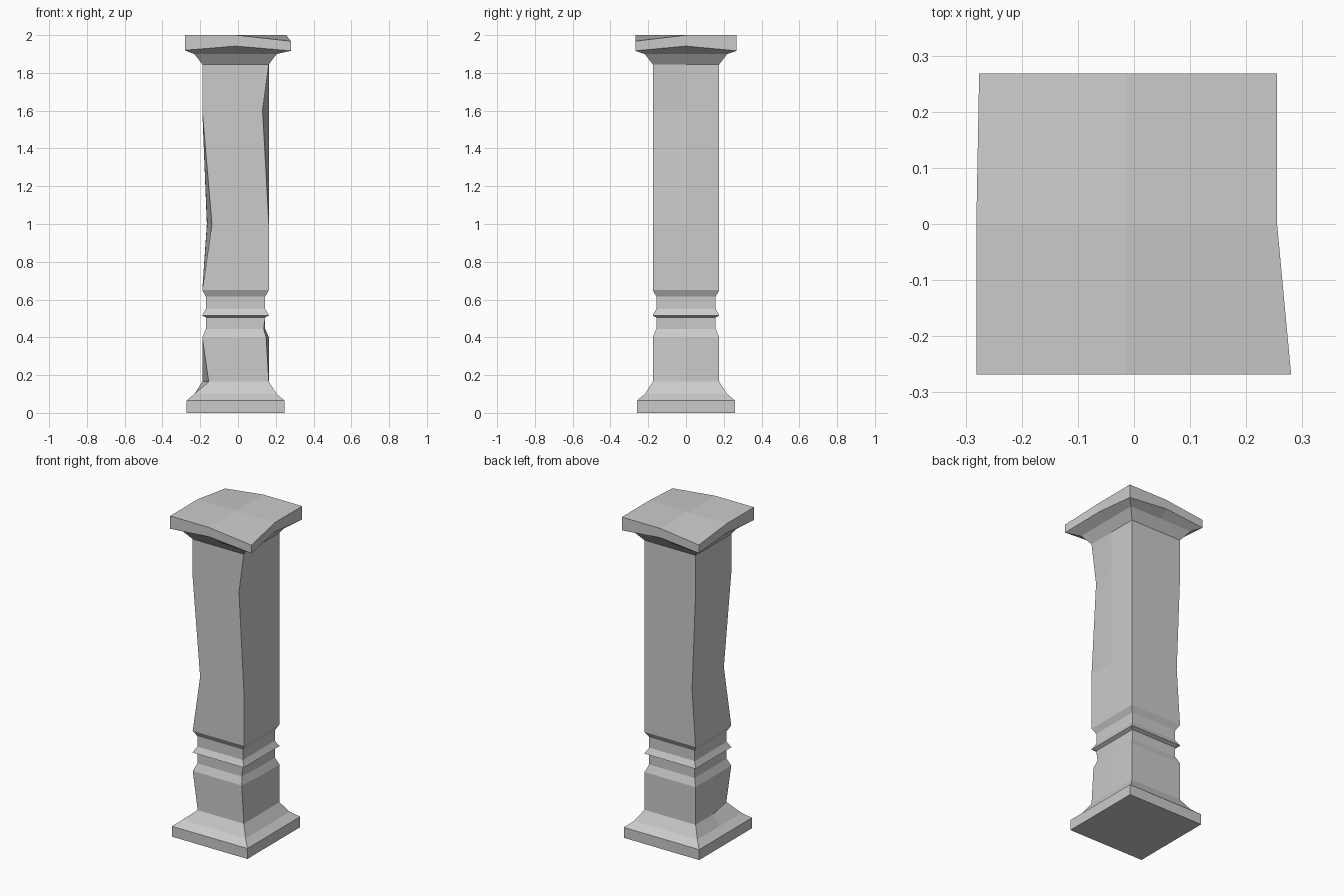
import bpy, bmesh

CX = -0.013
# Profile of the square pillar: height, half width
profile = [
    (0.0, 0.26), (0.065, 0.26), (0.10, 0.218), (0.165, 0.176),    # plinth and flare
    (0.40, 0.176), (0.445, 0.157), (0.505, 0.157),                # lower shaft and neck
    (0.515, 0.177), (0.55, 0.157), (0.615, 0.157), (0.65, 0.176), # ring moulding
    (1.0, 0.176), (1.6, 0.176), (1.845, 0.176),                   # main shaft
    (1.90, 0.218), (1.942, 0.268), (2.0, 0.268),                  # capital
]
# Points around each square: corners and edge middles
around = [(-1, -1), (0, -1), (1, -1), (1, 0), (1, 1), (0, 1), (-1, 1), (-1, 0)]

# Worn places: (ring height, point) -> (x shift, z shift)
worn = {
    (0.165, 0): (0.034, 0.0),
    (0.40, 2): (-0.014, 0.0), (0.445, 2): (-0.008, 0.0),
    (1.0, 0): (0.051, 0.0), (1.0, 7): (0.025, 0.0), (1.0, 6): (0.024, 0.0),
    (1.6, 2): (-0.033, 0.0),
    (1.942, 0): (0.0, -0.022), (1.942, 2): (0.025, -0.025),
    (1.942, 4): (0.0, -0.025), (1.942, 6): (0.005, -0.025),
    (2.0, 2): (0.025, -0.032), (2.0, 6): (0.005, -0.032),
}

bm = bmesh.new()
rings = []
for z, h in profile:
    ring = []
    for i, (sx, sy) in enumerate(around):
        dx, dz = worn.get((z, i), (0.0, 0.0))
        ring.append(bm.verts.new((CX + sx * h + dx, sy * h, z + dz)))
    rings.append(ring)

# Walls between rings
for a, b in zip(rings, rings[1:]):
    for i in range(8):
        j = (i + 1) % 8
        bm.faces.new((a[i], a[j], b[j], b[i]))

# Caps: four quads meeting in the middle
for ring, z in ((rings[0], 0.0), (rings[-1], 2.0)):
    c = bm.verts.new((CX, 0, z))
    for i in (0, 2, 4, 6):
        bm.faces.new((ring[i - 1], ring[i], ring[i + 1], c))

bmesh.ops.recalc_face_normals(bm, faces=bm.faces)
mesh = bpy.data.meshes.new("pillar")
bm.to_mesh(mesh)
bm.free()
bpy.context.collection.objects.link(bpy.data.objects.new("pillar", mesh))
